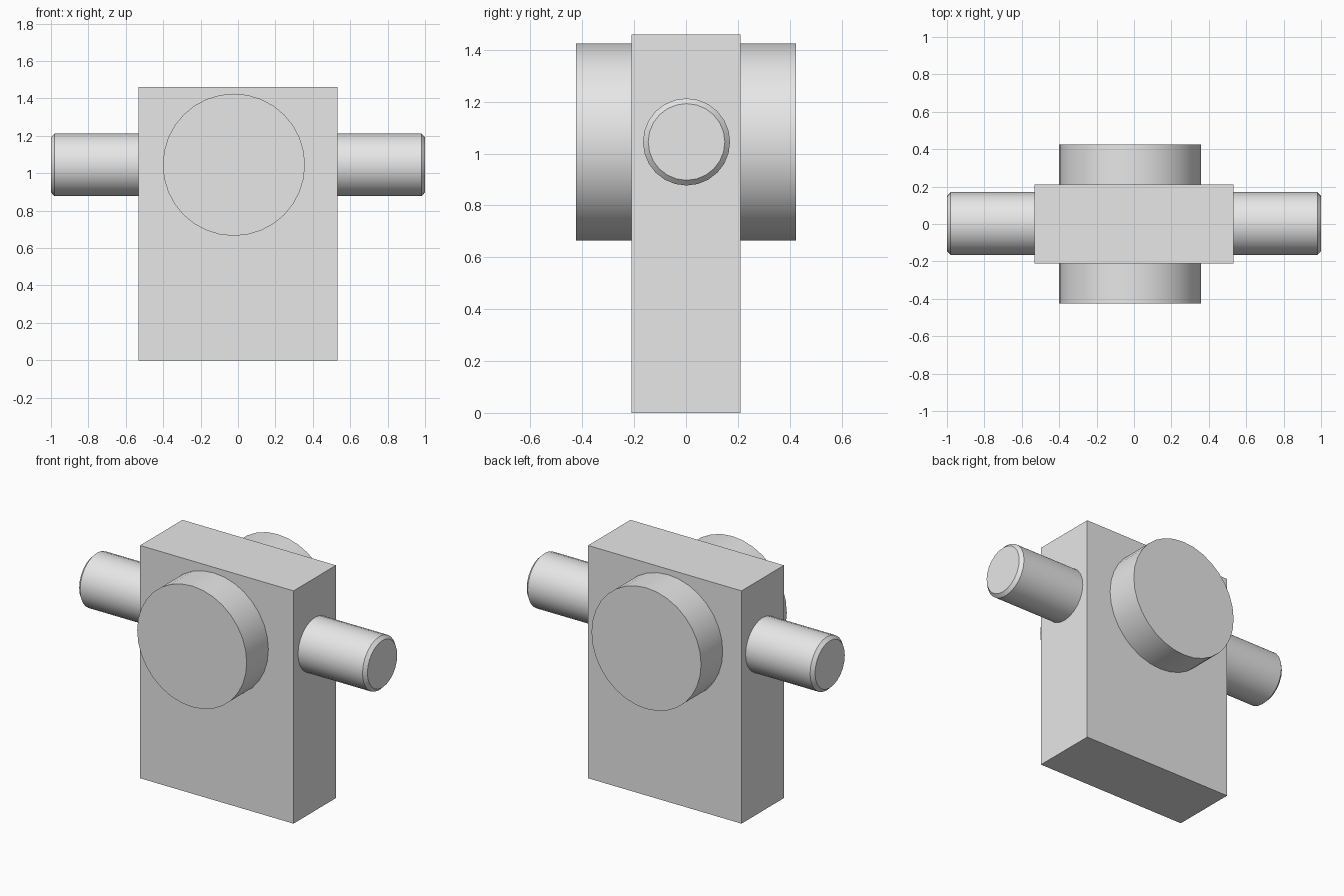
import bpy
import math

default = bpy.data.objects.get("Cube")
if default:
    bpy.data.objects.remove(default, do_unlink=True)

# Single grey material
grey = bpy.data.materials.new("light_grey")
grey.use_nodes = True
colour = (0.8, 0.8, 0.8, 1)
grey.diffuse_color = colour
grey.node_tree.nodes["Principled BSDF"].inputs["Base Color"].default_value = colour

AXLE_Z = 1.045


def finish(name):
    obj = bpy.context.object
    obj.name = name
    obj.data.materials.append(grey)
    return obj


def cylinder(name, radius, length, centre, rotation, sides):
    bpy.ops.mesh.primitive_cylinder_add(
        vertices=sides, radius=radius, depth=length, location=centre, rotation=rotation)
    obj = finish(name)
    bpy.ops.object.transform_apply(location=False, rotation=True, scale=True)
    return obj


# Upright rectangular block
bpy.ops.mesh.primitive_cube_add(size=1, location=(0, 0, 0.73))
block = finish("block")
block.scale = (1.065, 0.42, 1.46)
bpy.ops.object.transform_apply(location=False, rotation=False, scale=True)

# Wide drum through the block from front to back
drum = cylinder("drum", 0.38, 0.85, (-0.022, 0, AXLE_Z), (math.pi / 2, 0, 0), 32)
bpy.ops.object.shade_smooth_by_angle(angle=math.radians(30))

# Cross shaft with chamfered ends
shaft = cylinder("shaft", 0.168, 2, (0, 0.002, AXLE_Z), (0, math.pi / 2, 0), 24)
chamfer = shaft.modifiers.new("chamfer", "BEVEL")
chamfer.width = 0.02
chamfer.segments = 1
chamfer.limit_method = "ANGLE"
chamfer.angle_limit = math.radians(40)
bpy.ops.object.modifier_apply(modifier=chamfer.name)
bpy.ops.object.shade_smooth_by_angle(angle=math.radians(30))
